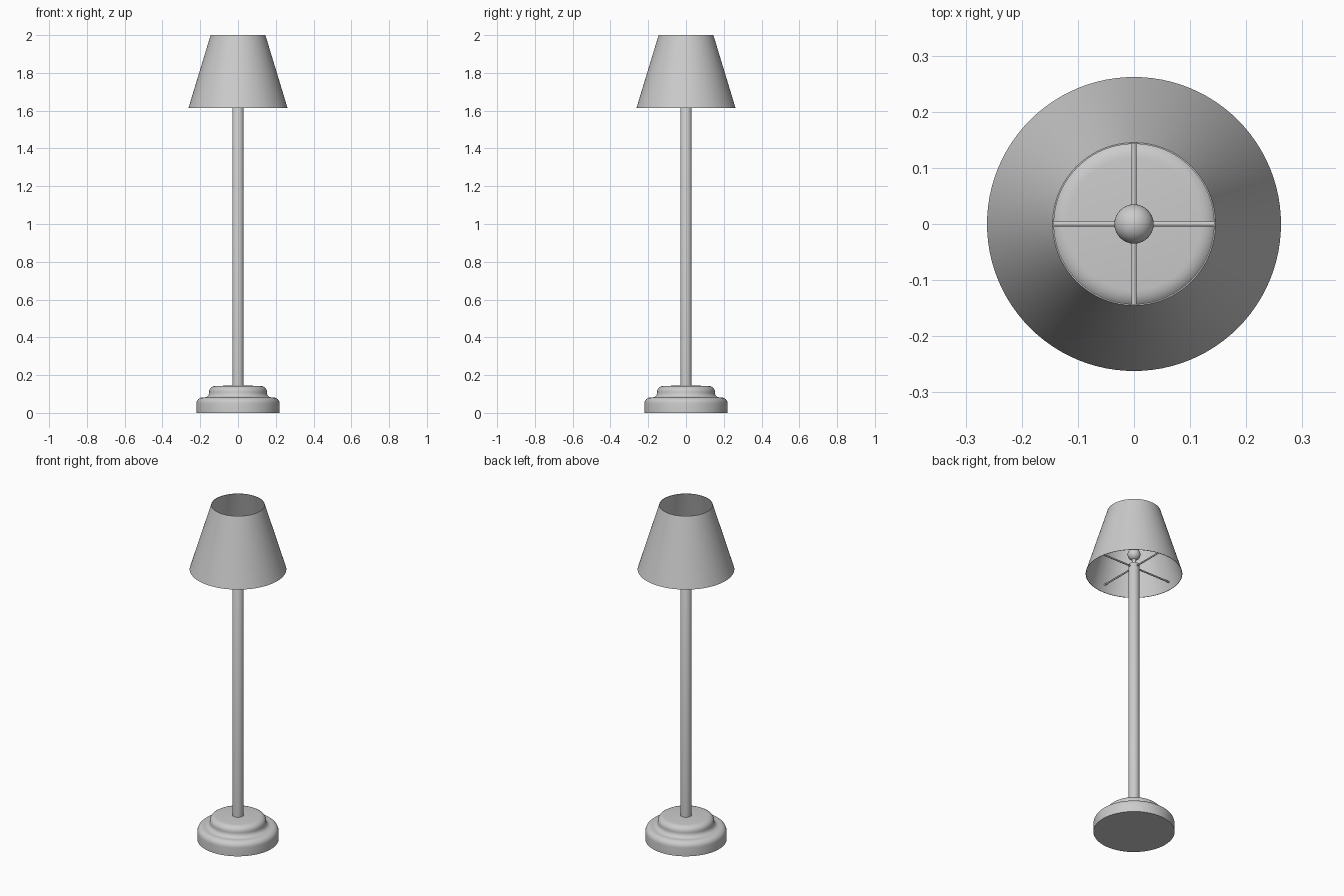
import bpy, bmesh
from math import cos, sin, pi
from mathutils import Vector

if "Cube" in bpy.data.objects:
    bpy.data.objects.remove(bpy.data.objects["Cube"])


def finish(name, bm, angle=0.6):
    bmesh.ops.remove_doubles(bm, verts=bm.verts, dist=1e-5)
    bmesh.ops.recalc_face_normals(bm, faces=bm.faces)
    mesh = bpy.data.meshes.new(name)
    bm.to_mesh(mesh)
    bm.free()
    ob = bpy.data.objects.new(name, mesh)
    bpy.context.collection.objects.link(ob)
    bpy.ops.object.select_all(action='DESELECT')
    ob.select_set(True)
    bpy.context.view_layer.objects.active = ob
    bpy.ops.object.shade_smooth_by_angle(angle=angle)
    return ob


def lathe(name, profile, steps=96, closed=False):
    """Spin an (r, z) profile around the z axis."""
    bm = bmesh.new()
    verts = [bm.verts.new((r, 0, z)) for r, z in profile]
    pairs = list(zip(verts, verts[1:]))
    if closed:
        pairs.append((verts[-1], verts[0]))
    edges = [bm.edges.new(p) for p in pairs]
    bmesh.ops.spin(bm, geom=verts + edges, cent=(0, 0, 0), axis=(0, 0, 1),
                   angle=2 * pi, steps=steps)
    return finish(name, bm)


def arc(cr, cz, rr, rz, a0, a1, n=6):
    return [(cr + rr * cos(a0 + (a1 - a0) * i / n),
             cz + rz * sin(a0 + (a1 - a0) * i / n)) for i in range(n + 1)]


# Stepped base: lower round-over, concave cove, upper round-over
base = [(0, 0), (0.22, 0), (0.22, 0.05)]
base += arc(0.188, 0.05, 0.032, 0.032, 0, pi / 2)[1:]
base += arc(0.178, 0.107, 0.025, 0.025, 1.5 * pi, pi)
base += arc(0.118, 0.112, 0.035, 0.031, 0, pi / 2)
base += [(0, 0.145)]
lathe("base", base)

# Pole with a narrow neck under the ball
lathe("pole", [(0, 0.12), (0.03, 0.12), (0.03, 1.668), (0.026, 1.674),
               (0.012, 1.676), (0.012, 1.71), (0, 1.71)], 48)

# Ball on top of the pole
bm = bmesh.new()
bmesh.ops.create_uvsphere(bm, u_segments=32, v_segments=20, radius=0.035)
bmesh.ops.translate(bm, verts=bm.verts, vec=(0, 0, 1.735))
finish("bulb", bm)

# Thin open conical shade
lathe("shade", [(0.262, 1.615), (0.145, 2.0), (0.1425, 2.0), (0.2595, 1.615)],
      closed=True)

# Four arms holding the shade
for i in range(4):
    d = Vector((cos(i * pi / 2), sin(i * pi / 2), 0))
    bm = bmesh.new()
    bmesh.ops.create_cone(bm, cap_ends=True, segments=12, radius1=0.0048,
                          radius2=0.0048, depth=0.247)
    bmesh.ops.transform(bm, matrix=d.to_track_quat('Z', 'Y').to_matrix().to_4x4(),
                        verts=bm.verts)
    bmesh.ops.translate(bm, verts=bm.verts, vec=d * 0.1235 + Vector((0, 0, 1.655)))
    finish(f"shade_arm_{i + 1}", bm)
